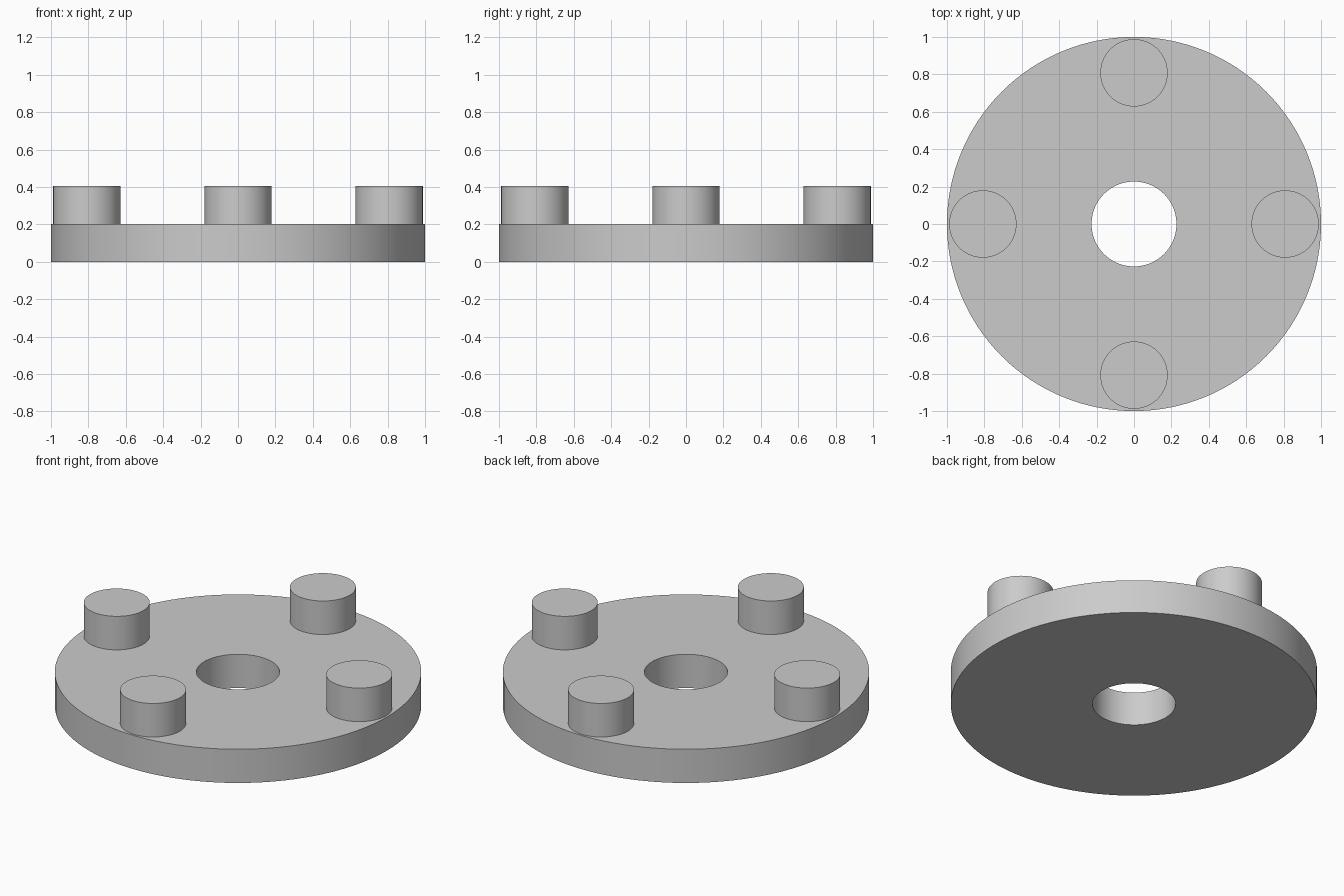
import bpy
import bmesh
from math import cos, sin, pi, radians

cube = bpy.data.objects.get("Cube")
if cube:
    bpy.data.objects.remove(cube, do_unlink=True)

DISC_RADIUS, HOLE_RADIUS, DISC_TOP = 1.0, 0.227, 0.203
PEG_RADIUS, PEG_OFFSET, PEG_TOP = 0.18, 0.808, 0.405

grey = bpy.data.materials.new("plain grey")
grey.use_nodes = True
colour = (0.6, 0.6, 0.6, 1)
grey.diffuse_color = colour
grey.node_tree.nodes["Principled BSDF"].inputs["Base Color"].default_value = colour


def lathe(name, profile, sides, location=(0, 0, 0), closed=False):
    """Revolve a (radius, height) profile about z; open profiles get end caps."""
    bm = bmesh.new()
    rings = []
    for r, z in profile:
        angles = [2 * pi * i / sides for i in range(sides)]
        rings.append([bm.verts.new((r * cos(a), r * sin(a), z)) for a in angles])
    pairs = list(zip(rings, rings[1:]))
    if closed:
        pairs.append((rings[-1], rings[0]))
    else:
        bm.faces.new(rings[0])
        bm.faces.new(rings[-1])
    for low, high in pairs:
        for i in range(sides):
            j = (i + 1) % sides
            bm.faces.new((low[i], low[j], high[j], high[i]))
    bmesh.ops.recalc_face_normals(bm, faces=bm.faces)
    mesh = bpy.data.meshes.new(name)
    bm.to_mesh(mesh)
    bm.free()
    mesh.materials.append(grey)
    obj = bpy.data.objects.new(name, mesh)
    obj.location = location
    bpy.context.collection.objects.link(obj)
    bpy.ops.object.select_all(action="DESELECT")
    obj.select_set(True)
    bpy.context.view_layer.objects.active = obj
    bpy.ops.object.shade_smooth_by_angle(angle=radians(30))
    return obj


# Disc with a central through hole
lathe("disc", [(HOLE_RADIUS, 0), (DISC_RADIUS, 0),
               (DISC_RADIUS, DISC_TOP), (HOLE_RADIUS, DISC_TOP)], 128, closed=True)

# Four round pegs standing on the disc near its rim
for i, side in enumerate(("left", "back", "right", "front")):
    a = i * pi / 2
    lathe(side + "_peg", [(PEG_RADIUS, DISC_TOP), (PEG_RADIUS, PEG_TOP)], 64,
          location=(PEG_OFFSET * cos(a), PEG_OFFSET * sin(a), 0))
